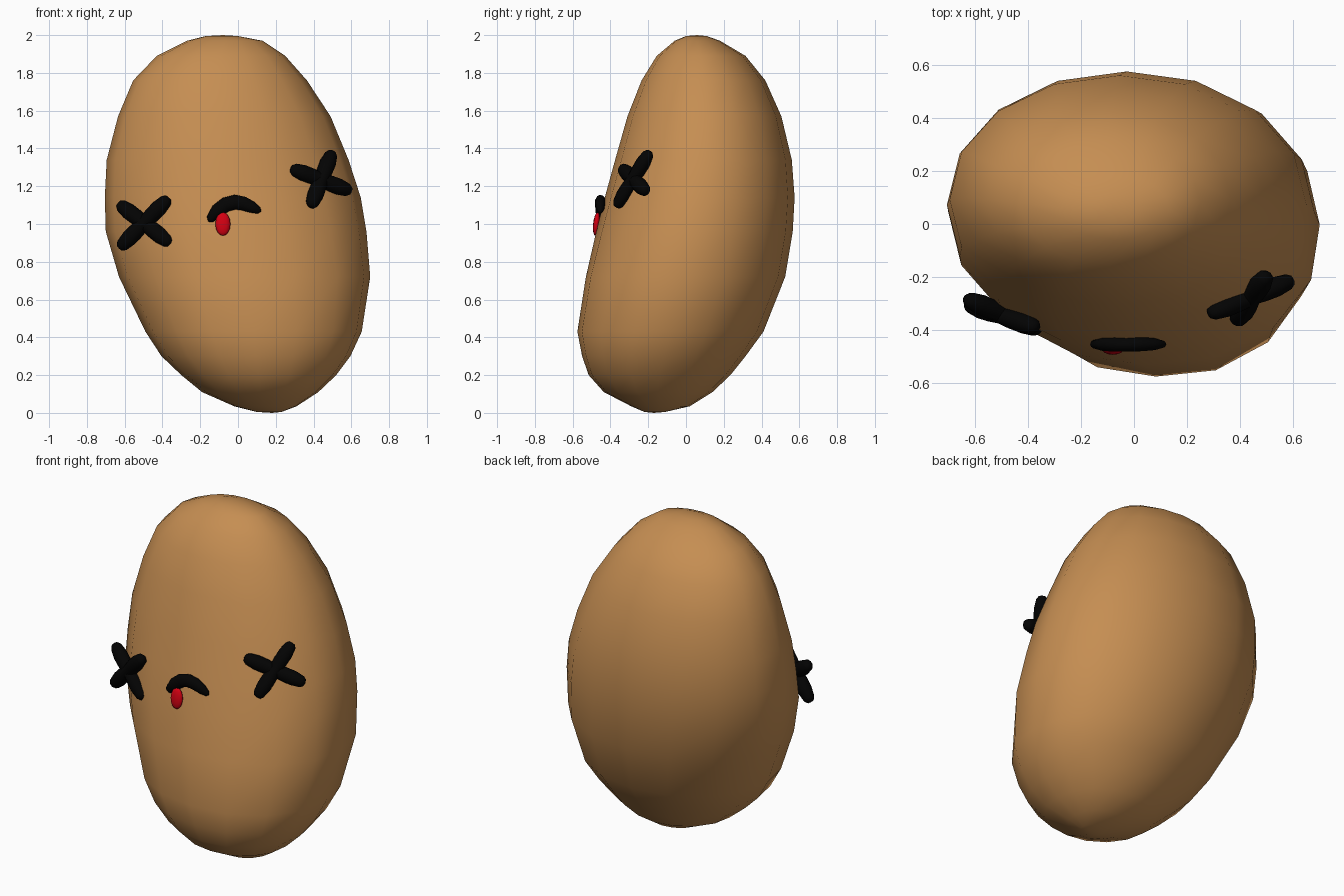
import bpy, bmesh, math
from mathutils import Vector

if "Cube" in bpy.data.objects:
    bpy.data.objects.remove(bpy.data.objects["Cube"])


def material(name, color):
    m = bpy.data.materials.new(name)
    m.diffuse_color = (*color, 1)
    m.use_nodes = True
    m.node_tree.nodes["Principled BSDF"].inputs["Base Color"].default_value = m.diffuse_color
    return m


SKIN = material("skin", (0.56, 0.27, 0.085))
BLACK = material("black", (0.001, 0.001, 0.001))
RED = material("red", (0.65, 0.0, 0.006))


def loft(name, rings, sides, mat, swell=lambda a, z: 1.0):
    """Skin elliptical rings (centre, half axis u, half axis v); ends close to points."""
    bm = bmesh.new()
    loops = []
    for c, u, v in rings:
        loops.append([bm.verts.new(c + (u * math.cos(a) + v * math.sin(a)) * swell(a, c.z))
                      for a in (2 * math.pi * i / sides for i in range(sides))])
    for a, b in zip(loops, loops[1:]):
        for i in range(sides):
            j = (i + 1) % sides
            bm.faces.new((a[i], a[j], b[j], b[i]))
    bmesh.ops.remove_doubles(bm, verts=bm.verts, dist=1e-5)
    bmesh.ops.recalc_face_normals(bm, faces=bm.faces)
    me = bpy.data.meshes.new(name)
    bm.to_mesh(me)
    bm.free()
    me.materials.append(mat)
    me.polygons.foreach_set("use_smooth", [True] * len(me.polygons))
    ob = bpy.data.objects.new(name, me)
    bpy.context.collection.objects.link(ob)
    return ob


# Body: leaning lump, each level given as (z, left, right, front, back)
levels = [
    (0.00, 0.18, 0.18, -0.17, -0.17),
    (0.005, 0.10, 0.23, -0.22, -0.11),
    (0.035, -0.02, 0.31, -0.29, 0.02),
    (0.11, -0.19, 0.425, -0.435, 0.14),
    (0.20, -0.30, 0.52, -0.515, 0.235),
    (0.30, -0.405, 0.595, -0.55, 0.315),
    (0.43, -0.49, 0.655, -0.575, 0.41),
    (0.72, -0.63, 0.70, -0.53, 0.525),
    (0.96, -0.70, 0.68, -0.475, 0.565),
    (1.14, -0.705, 0.65, -0.43, 0.575),
    (1.34, -0.695, 0.585, -0.375, 0.56),
    (1.57, -0.635, 0.49, -0.31, 0.505),
    (1.76, -0.555, 0.365, -0.235, 0.42),
    (1.89, -0.43, 0.25, -0.155, 0.315),
    (1.97, -0.27, 0.13, -0.06, 0.18),
    (1.995, -0.17, 0.0, 0.0, 0.11),
    (2.00, -0.08, -0.08, 0.06, 0.06),
]


def body_swell(a, z):
    """Fuller diagonals, most of all at the lower front right."""
    s = math.sin(2 * a)
    corner = math.cos(a) > 0 > math.sin(a)
    low = max(0, min(1, (1.3 - z) / 0.6))
    return 1 + abs(s) * (0.008 + (0.035 * low if corner else 0))


loft("body", [(Vector(((l + r) / 2, (f + b) / 2, z)),
               Vector(((r - l) / 2, 0, 0)), Vector((0, (b - f) / 2, 0)))
              for z, l, r, f, b in levels], 16, SKIN, body_swell)

# Eyes: two crossed blunt bars each, slightly pinched where they cross
PROFILE = [(0, 0), (0.012, 0.021), (0.06, 0.034), (0.2, 0.043), (0.35, 0.042), (0.5, 0.036),
           (0.65, 0.042), (0.8, 0.043), (0.94, 0.034), (0.988, 0.021), (1, 0)]


def bar(name, p, q):
    p, q = Vector(p), Vector(q)
    d = (q - p).normalized()
    u = d.cross(Vector((0, 1, 0))).normalized()
    v = d.cross(u)
    loft(name, [(p.lerp(q, t), u * r, v * r * 0.9) for t, r in PROFILE], 10, BLACK)


bar("left_eye_bar_1", (-0.635, -0.28, 1.11), (-0.355, -0.40, 0.895))
bar("left_eye_bar_2", (-0.365, -0.39, 1.14), (-0.63, -0.30, 0.87))
bar("right_eye_bar_1", (0.50, -0.19, 1.385), (0.385, -0.37, 1.09))
bar("right_eye_bar_2", (0.28, -0.34, 1.295), (0.60, -0.21, 1.172))

# Mouth: tapered downturned arc, each point given as (x, z, radius)
arc = [(-0.157, 1.012, 0), (-0.148, 1.025, 0.022), (-0.11, 1.07, 0.036),
       (-0.065, 1.103, 0.039), (-0.015, 1.116, 0.039), (0.03, 1.108, 0.037),
       (0.075, 1.089, 0.031), (0.112, 1.07, 0.017), (0.122, 1.065, 0)]
pts = [Vector((x, -0.453, z)) for x, z, r in arc]
rings = []
for i, (x, z, r) in enumerate(arc):
    d = (pts[min(i + 1, len(pts) - 1)] - pts[max(i - 1, 0)]).normalized()
    rings.append((pts[i], d.cross(Vector((0, 1, 0))) * r, Vector((0, 0.75 * r, 0))))
loft("mouth", rings, 10, BLACK)

# Tongue: small flattened drop hanging from the mouth
rings = []
for i in range(9):
    a = math.pi * i / 8
    c, s = math.cos(a), math.sin(a)
    rings.append((Vector((-0.08, -0.474 - 0.006 * c, 1.0 - 0.062 * c)),
                  Vector((0.04 * s, 0, 0)), Vector((0, 0.018 * s, 0))))
loft("tongue", rings, 12, RED)
